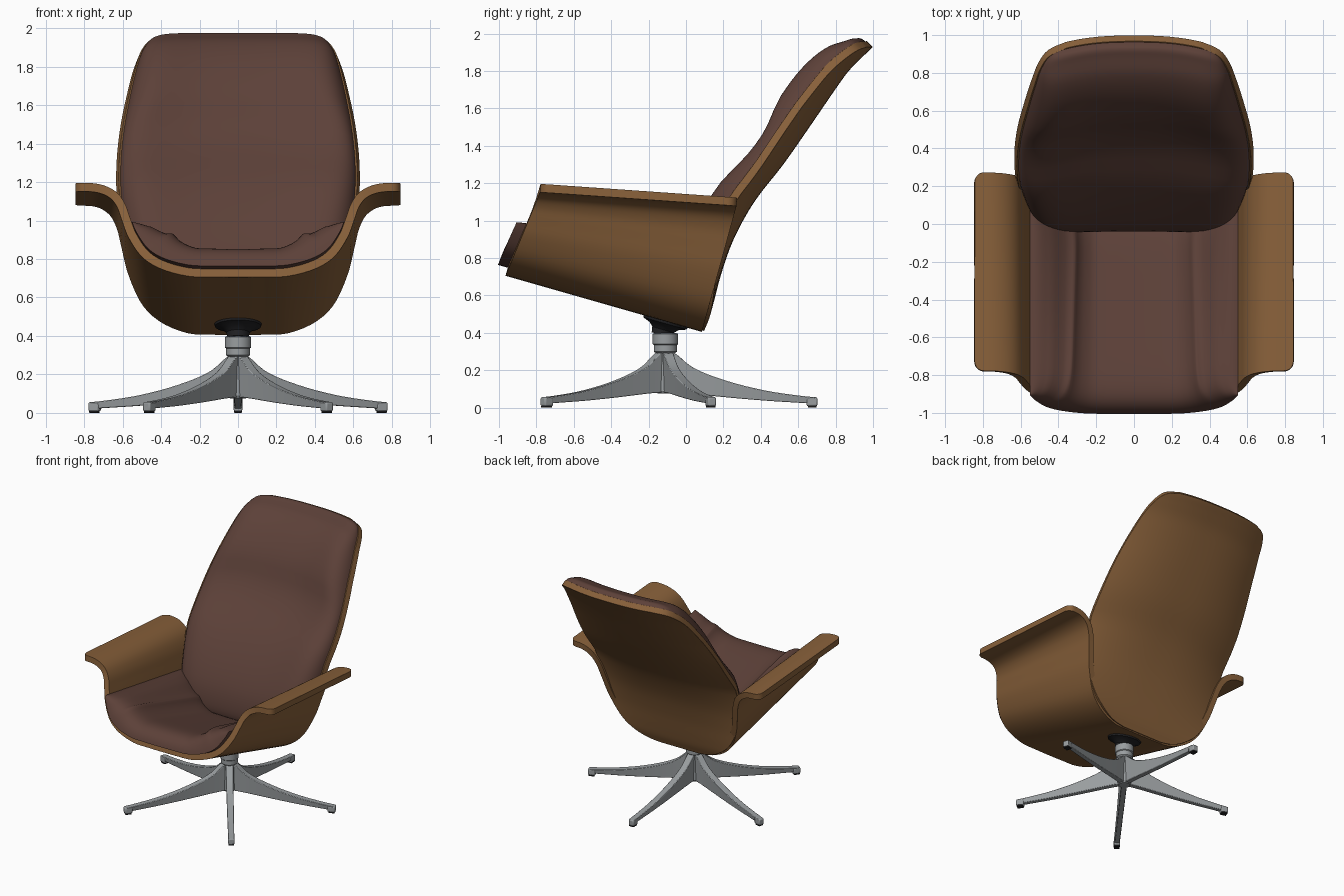
import bpy, bmesh, math
from mathutils import Vector, Matrix

if "Cube" in bpy.data.objects:
    bpy.data.objects.remove(bpy.data.objects["Cube"])


def material(name, rgb, rough=0.5):
    m = bpy.data.materials.new(name)
    m.use_nodes = True
    m.diffuse_color = (*rgb, 1)
    bsdf = m.node_tree.nodes["Principled BSDF"]
    bsdf.inputs["Base Color"].default_value = (*rgb, 1)
    bsdf.inputs["Roughness"].default_value = rough
    return m


WOOD = material("walnut wood", (0.245, 0.117, 0.042))
LEATHER = material("brown leather", (0.108, 0.052, 0.04))
METAL = material("grey metal", (0.32, 0.34, 0.35))
BLACK = material("black plastic", (0.015, 0.015, 0.017))


def finish(name, bm, mat, bevel=0.0, angle=40):
    bmesh.ops.recalc_face_normals(bm, faces=bm.faces)
    me = bpy.data.meshes.new(name)
    bm.to_mesh(me)
    bm.free()
    me.materials.append(mat)
    ob = bpy.data.objects.new(name, me)
    bpy.context.scene.collection.objects.link(ob)
    bpy.ops.object.select_all(action='DESELECT')
    bpy.context.view_layer.objects.active = ob
    ob.select_set(True)
    bpy.ops.object.shade_smooth_by_angle(angle=math.radians(angle))
    if bevel:
        b = ob.modifiers.new("soft edges", 'BEVEL')
        b.width, b.segments, b.limit_method = bevel, 2, 'ANGLE'
        b.angle_limit = math.radians(50)


def spline(pts, t):
    """Catmull-Rom through pts; t counts points."""
    i = max(0, min(len(pts) - 2, int(math.floor(t))))
    f = t - i
    p1, p2 = Vector(pts[i]), Vector(pts[i + 1])
    p0 = Vector(pts[i - 1]) if i else 2 * p1 - p2
    p3 = Vector(pts[i + 2]) if i + 2 < len(pts) else 2 * p2 - p1
    return p1 + 0.5 * f * (p2 - p0 + f * (2 * p0 - 5 * p1 + 4 * p2 - p3
                                          + f * (3 * (p1 - p2) + p3 - p0)))


def lerp(a, b, t):
    return a + (b - a) * t


def table(pts, x):
    for (a, p), (b, q) in zip(pts, pts[1:]):
        if x <= b:
            return lerp(p, q, max(0, (x - a) / (b - a)))
    return pts[-1][1]


def slab(name, surf, us, vs, low, high, mat, bevel=0.0):
    """Closed thick sheet over surf(u, v), from low to high along its normal."""
    bm = bmesh.new()
    e = 0.01
    layers = ([], [])
    for v in vs:
        rows = ([], [])
        for u in us:
            p = surf(u, v)
            n = (surf(u + e, v) - surf(u - e, v)).cross(surf(u, v + e) - surf(u, v - e)).normalized()
            rows[0].append(bm.verts.new(p + n * low))
            rows[1].append(bm.verts.new(p + n * high(u, v)))
        layers[0].append(rows[0])
        layers[1].append(rows[1])
    nu, nv = len(us), len(vs)
    for g in layers:
        for j in range(nv - 1):
            for i in range(nu - 1):
                bm.faces.new((g[j][i], g[j][i + 1], g[j + 1][i + 1], g[j + 1][i]))
    loop = ([(0, i) for i in range(nu)] + [(j, nu - 1) for j in range(1, nv)]
            + [(nv - 1, i) for i in range(nu - 2, -1, -1)] + [(j, 0) for j in range(nv - 2, 0, -1)])
    a, b = layers
    for (j, i), (l, k) in zip(loop, loop[1:] + loop[:1]):
        bm.faces.new((a[j][i], a[l][k], b[l][k], b[j][i]))
    bmesh.ops.remove_doubles(bm, verts=bm.verts, dist=0.0005)
    finish(name, bm, mat, bevel)


def steps(a, b, n):
    return [lerp(a, b, i / n) for i in range(n + 1)]


def ease(a, b, n):
    """Steps packed closer at both ends, for rounded cushion edges."""
    return [lerp(a, b, 0.5 - 0.5 * math.cos(math.pi * i / n)) for i in range(n + 1)]


def puff(x, power):
    return math.sqrt(max(0.0, 1 - min(1, abs(x)) ** power))


# Seat tub: U section with flared arms, (x, height fraction)
half = [(0.13, 0.002), (0.26, 0.012), (0.4, 0.09), (0.5, 0.22), (0.57, 0.43), (0.605, 0.62),
        (0.63, 0.76), (0.67, 0.86), (0.74, 0.915), (0.846, 0.925)]
section = [(-x, t) for x, t in reversed(half)] + [(0, 0)] + half
MID = len(half)
THICK = 0.045
CORNER = 0.05


def seat(u, v):
    x, t = spline(section, u + MID)
    # arm tips have rounded corners
    v = lerp(0.5, v, 1 - 2 * CORNER * (1 - puff((abs(x) - 0.846) / CORNER + 1, 2))) if abs(x) > 0.796 else v
    return Vector((x, lerp(lerp(-0.965, 0.085, v), lerp(-0.765, 0.285, v), t),
                   lerp(lerp(0.705, 0.405, v), lerp(1.188, 1.133, v), t)))


slab("seat_shell", seat, ease(-MID, MID, 110), steps(0, 1, 12), 0, lambda u, v: THICK, WOOD, 0.01)

# Backrest shell: (height, half width, spine depth)
rows = [(0.41, 0.18, 0.097), (0.43, 0.29, 0.105), (0.48, 0.39, 0.125), (0.57, 0.49, 0.15),
        (0.72, 0.566, 0.19), (0.9, 0.604, 0.255), (1.1, 0.63, 0.365), (1.3, 0.632, 0.52),
        (1.5, 0.61, 0.66), (1.7, 0.567, 0.797), (1.8, 0.538, 0.87), (1.87, 0.505, 0.938),
        (1.912, 0.455, 0.983), (1.928, 0.36, 0.999)]
TOP = len(rows) - 1


def back(u, v):
    z, w, y = spline(rows, v)
    cup = table([(0.5, 0), (1.1, 0.1), (1.6, 0.1), (1.93, 0.08)], z)
    wide = table([(1.2, 0.63), (1.95, 0.5)], z)
    return Vector((u * w, y - cup * abs(u * w / wide) ** 2.5, z))


slab("back_shell", back, steps(-1, 1, 36), steps(0, TOP, 52), 0, lambda u, v: THICK, WOOD, 0.01)

# Back cushion with a thicker head pillow
FULL = [(0.5, 0.21), (0.75, 0.225), (1.03, 0.19), (1.25, 0.15), (1.4, 0.14), (1.47, 0.155),
        (1.54, 0.185), (1.69, 0.187), (1.8, 0.165), (1.87, 0.125), (1.93, 0.07)]
B0, B1 = 2.3, 12.7


def back_fill(u, v):
    z = back(0, v).z
    depth = sum(table(FULL, z + d) for d in (-0.04, 0, 0.04)) / 3
    return THICK + (depth - THICK) * puff(u / 0.985, 9) * puff(2 * (v - B0) / (B1 - B0) - 1, 10)


slab("back_cushion", back, ease(-0.985, 0.985, 44), ease(B0, B1, 56), THICK, back_fill, LEATHER)

# Seat cushion wraps up the tub sides and overhangs the front
S0, S1, SIDE = -0.05, 0.93, 5.6


def seat_fill(u, v):
    a = abs(u) / SIDE
    roll = 0.05 * math.exp(-((a - 0.66) / 0.2) ** 2)
    return THICK + (0.135 + roll) * puff(a, 6) * puff(2 * (v - S0) / (S1 - S0) - 1, 8)


slab("seat_cushion", seat, ease(-SIDE, SIDE, 48), ease(S0, S1, 40), THICK, seat_fill, LEATHER)

# Swivel base
AXIS = Vector((0, -0.11, 0))


def lathe(name, profile, mat, place, sides=32):
    bm = bmesh.new()
    rings = []
    for r, z in profile:
        rings.append([bm.verts.new((r * math.cos(a), r * math.sin(a), z))
                      for a in (math.tau * i / sides for i in range(sides))])
    for p, q in zip(rings, rings[1:]):
        for i in range(sides):
            k = (i + 1) % sides
            bm.faces.new((p[i], p[k], q[k], q[i]))
    bm.faces.new(rings[0])
    bm.faces.new(rings[-1])
    bm.transform(place)
    finish(name, bm, mat, angle=30)


BASE = Matrix.Translation(AXIS)
lathe("swivel_column", [(0.04, 0.075), (0.05, 0.09), (0.05, 0.29), (0.062, 0.3), (0.062, 0.335),
                        (0.068, 0.34), (0.068, 0.395), (0.055, 0.4)], METAL, BASE)
# The cone tilts with the underside of the tub
TILT = Matrix.Translation(AXIS + Vector((0, 0, 0.46))) @ Matrix.Rotation(math.radians(-16), 4, 'X')
lathe("swivel_cone", [(0.055, -0.075), (0.06, -0.045), (0.08, -0.025), (0.12, -0.01), (0.125, 0.01)],
      BLACK, TILT)

# Legs: (radius, top, bottom)
arch = [(0.0, 0.32, 0.08), (0.06, 0.285, 0.08), (0.13, 0.226, 0.075), (0.21, 0.185, 0.067),
        (0.32, 0.146, 0.056), (0.43, 0.115, 0.046), (0.57, 0.085, 0.035), (0.72, 0.064, 0.026),
        (0.8, 0.056, 0.02)]
stations = [spline(arch, t) for t in steps(0, len(arch) - 1, 24)]


def box(name, r0, r1, wide, z0, z1, turn, mat, bevel):
    bm = bmesh.new()
    bmesh.ops.create_cube(bm, size=1)
    bm.transform(turn @ Matrix.Translation(((r0 + r1) / 2, 0, (z0 + z1) / 2))
                 @ Matrix.Diagonal((r1 - r0, wide, z1 - z0, 1)))
    finish(name, bm, mat, bevel)


for k in range(5):
    turn = BASE @ Matrix.Rotation(math.pi / 2 + k * math.tau / 5, 4, 'Z')
    bm = bmesh.new()
    rings = []
    for r, top, low in stations:
        w = lerp(0.028, 0.022, r)
        rings.append([bm.verts.new((r, y, z)) for y, z in
                      ((-w, top), (w, top), (w * 0.75, low), (-w * 0.75, low))])
    for p, q in zip(rings, rings[1:]):
        for i in range(4):
            j = (i + 1) % 4
            bm.faces.new((p[i], p[j], q[j], q[i]))
    bm.faces.new(rings[0])
    bm.faces.new(rings[-1])
    bm.transform(turn)
    finish(f"leg_{k + 1}", bm, METAL, 0.004)
    box(f"leg_end_{k + 1}", 0.755, 0.812, 0.046, 0.008, 0.056, turn, METAL, 0.008)
    box(f"foot_pad_{k + 1}", 0.762, 0.808, 0.04, 0, 0.012, turn, BLACK, 0.003)
